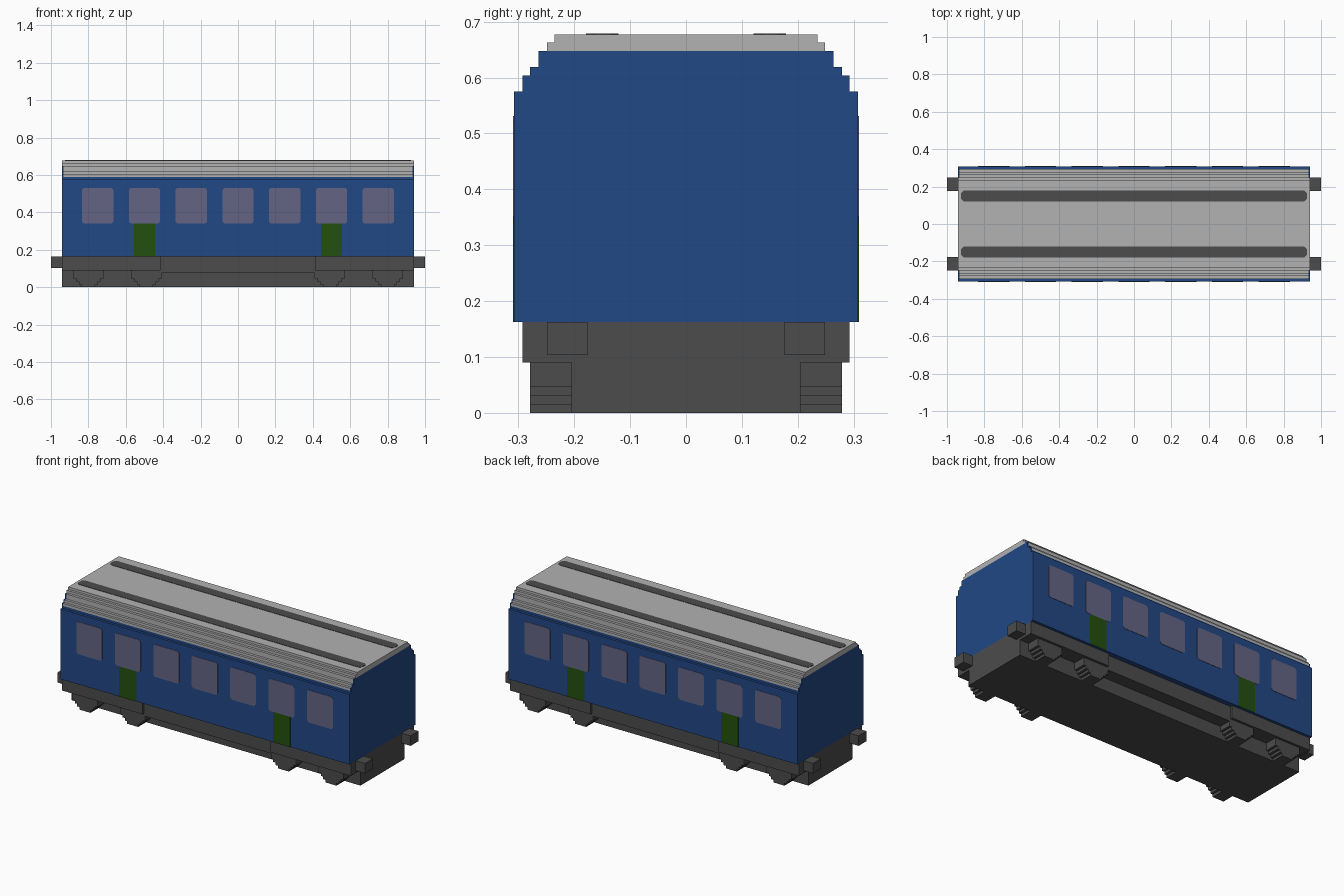
import bpy, bmesh, math

cube = bpy.data.objects.get("Cube")
if cube:
    bpy.data.objects.remove(cube, do_unlink=True)


def material(name, rgb):
    """Flat material from an sRGB 0-255 colour."""
    lin = [((c / 255 + 0.055) / 1.055) ** 2.4 for c in rgb]
    m = bpy.data.materials.new(name)
    m.use_nodes = True
    m.diffuse_color = (*lin, 1)
    m.node_tree.nodes["Principled BSDF"].inputs["Base Color"].default_value = (*lin, 1)
    return m


BLUE = material("body blue", (34, 72, 134))
GREY = material("roof grey", (178, 178, 178))
DARK = material("underframe grey", (76, 76, 76))
GLASS = material("window glass", (100, 100, 132))
GREEN = material("door green", (35, 80, 14))


def prism(name, pts, axis, lo, hi, mat):
    """Extrude a closed outline along x (outline in y,z), y (x,z) or z (x,y)."""
    place = {"x": lambda a, b, t: (t, a, b),
             "y": lambda a, b, t: (a, t, b),
             "z": lambda a, b, t: (a, b, t)}[axis]
    bm = bmesh.new()
    rings = [[bm.verts.new(place(a, b, t)) for a, b in pts] for t in (lo, hi)]
    bm.faces.new(rings[0])
    bm.faces.new(rings[1])
    n = len(pts)
    for i in range(n):
        j = (i + 1) % n
        bm.faces.new((rings[0][i], rings[0][j], rings[1][j], rings[1][i]))
    bmesh.ops.recalc_face_normals(bm, faces=bm.faces)
    mesh = bpy.data.meshes.new(name)
    bm.to_mesh(mesh)
    bm.free()
    mesh.materials.append(mat)
    ob = bpy.data.objects.new(name, mesh)
    bpy.context.collection.objects.link(ob)
    return ob


def box(name, x, y, z, mat):
    return prism(name, [(x[0], y[0]), (x[1], y[0]), (x[1], y[1]), (x[0], y[1])],
                 "z", z[0], z[1], mat)


def stepped(levels, z0):
    """Symmetric stair outline from (half width, top height) pairs."""
    right, z = [], z0
    for w, top in levels:
        right += [(w, z), (w, top)]
        z = top
    return right + [(-w, z) for w, z in reversed(right)]


def chamfered(cx, cz, w, h, c):
    """Rectangle outline with cut corners."""
    a, b = w / 2, h / 2
    return [(cx + x, cz + z) for x, z in
            [(-a + c, -b), (a - c, -b), (a, -b + c), (a, b - c),
             (a - c, b), (-a + c, b), (-a, b - c), (-a, -b + c)]]


L = 0.94          # half length of the body
W = 0.308         # half width of the body

# Body shell with stepped shoulders, and the end walls that rise to the roof
box("body", (-L, L), (-W, W), (0.163, 0.575), BLUE)
box("body_cornice", (-L, L), (-0.293, 0.293), (0.575, 0.589), BLUE)
shoulder = [(0.293, 0.604), (0.279, 0.619), (0.264, 0.648)]
for s, side in ((-1, "right"), (1, "left")):
    lo, hi = sorted((s * (L - 0.008), s * L))
    prism(f"end_wall_{side}", stepped(shoulder, 0.589), "x", lo, hi, BLUE)

# Stepped roof
prism("roof_sides", stepped(shoulder, 0.589), "x", -L + 0.008, L - 0.008, GREY)
prism("roof_cap", stepped([(0.249, 0.663), (0.235, 0.677)], 0.648), "x", -L, L, GREY)
for s, side in ((-1, "front"), (1, "back")):
    prism(f"roof_strip_{side}", chamfered(0, s * 0.15, 1.85, 0.058, 0.014),
          "z", 0.676, 0.679, DARK)

# Windows and doors on both long sides
for s, side in ((-1, "front"), (1, "back")):
    lo, hi = sorted((s * (W - 0.003), s * (W + 0.002)))
    for i in range(7):
        prism(f"window_{side}_{i + 1}", chamfered((i - 3) * 0.25, 0.436, 0.168, 0.19, 0.01),
              "y", lo, hi, GLASS)
    for x in (-0.5, 0.5):
        box(f"door_{side}", (x - 0.056, x + 0.056), (lo, hi), (0.163, 0.341), GREEN)

# Underframe: central sill, full length core, and deeper frames over the wheels
box("centre_sill", (-0.42, 0.42), (-0.279, 0.279), (0.075, 0.163), DARK)
box("undercarriage_core", (-L, L), (-0.205, 0.205), (0.0, 0.12), DARK)
for s, end in ((-1, "right"), (1, "left")):
    lo, hi = sorted((s * 0.415, s * L))
    box(f"bogie_frame_{end}", (lo, hi), (-0.293, 0.293), (0.09, 0.163), DARK)

# Stepped wheels
wheel = [(0.036, 0.015), (0.051, 0.03), (0.066, 0.046), (0.081, 0.09)]
for cx in (-0.8, -0.49, 0.49, 0.8):
    for s, side in ((-1, "front"), (1, "back")):
        lo, hi = sorted((s * 0.205, s * 0.279))
        prism(f"wheel_{side}", [(cx + x, z) for x, z in stepped(wheel, 0.0)],
              "y", lo, hi, DARK)

# Buffers at the four corners
for sx in (-1, 1):
    for sy in (-1, 1):
        box("buffer", sorted((sx * L, sx * 1.0)), sorted((sy * 0.176, sy * 0.249)),
            (0.104, 0.163), DARK)
